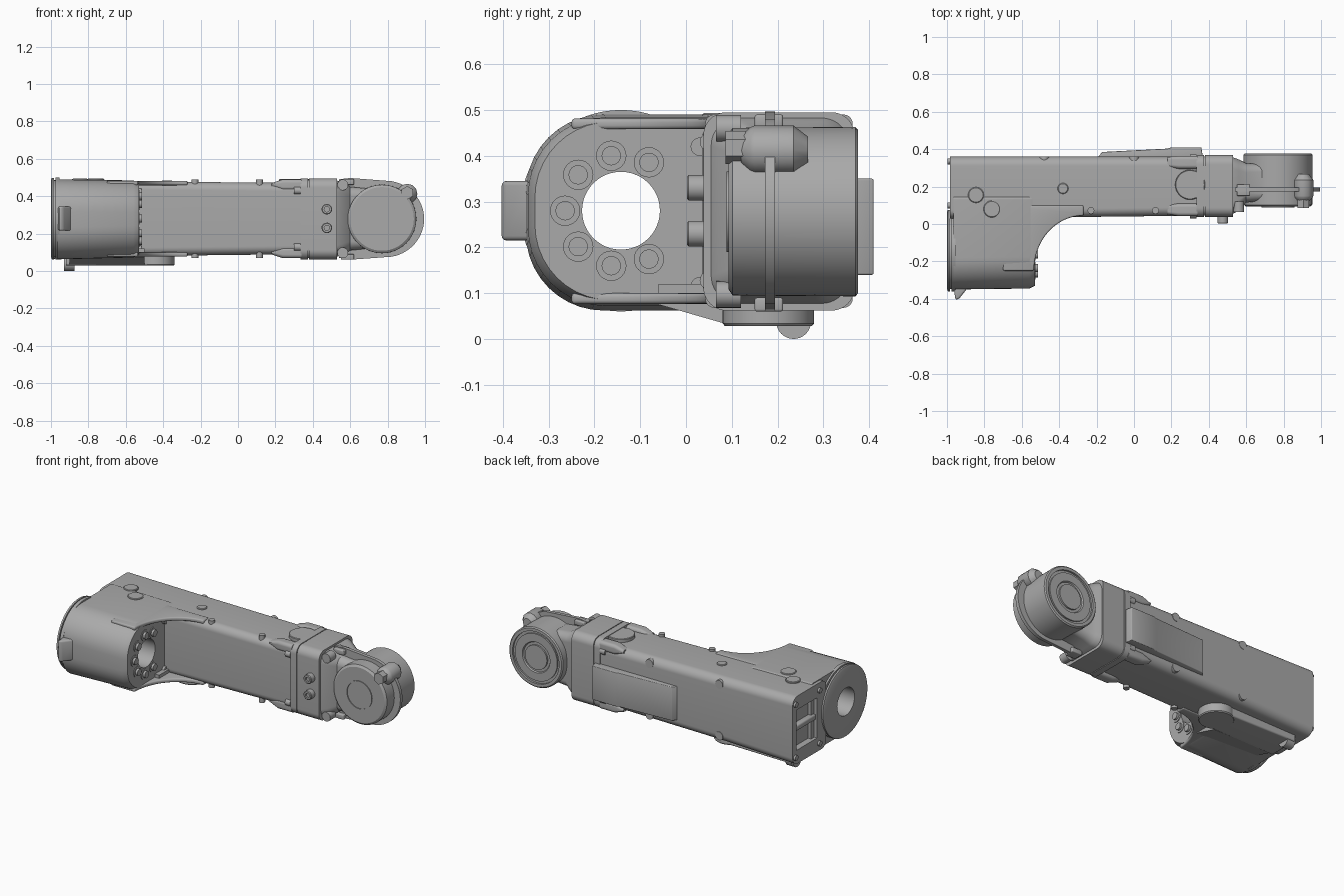
import bpy, bmesh, math
from mathutils import Vector

if "Cube" in bpy.data.objects:
    bpy.data.objects.remove(bpy.data.objects["Cube"], do_unlink=True)

grey = bpy.data.materials.new("cast grey")
grey.use_nodes = True
grey.diffuse_color = (0.4, 0.4, 0.4, 1)
grey.node_tree.nodes["Principled BSDF"].inputs["Base Color"].default_value = (0.4, 0.4, 0.4, 1)
parts = []


def skin(name, rings, close=False):
    """Bridge rings of equal length; cap the ends, or close back to the first ring."""
    bm = bmesh.new()
    loops = [[bm.verts.new(p) for p in ring] for ring in rings]
    n = len(loops[0])
    pairs = list(zip(loops, loops[1:])) + ([(loops[-1], loops[0])] if close else [])
    for a, b in pairs:
        for i in range(n):
            j = (i + 1) % n
            bm.faces.new((a[i], a[j], b[j], b[i]))
    if not close:
        bm.faces.new(loops[0])
        bm.faces.new(loops[-1])
    bmesh.ops.recalc_face_normals(bm, faces=bm.faces)
    mesh = bpy.data.meshes.new(name)
    bm.to_mesh(mesh)
    bm.free()
    mesh.materials.append(grey)
    ob = bpy.data.objects.new(name, mesh)
    bpy.context.collection.objects.link(ob)
    parts.append(ob)
    return ob


def lathe(name, profile, centre, axis, n=48, close=False):
    """Profile of (radius, position along the axis)."""
    k = "xyz".index(axis)
    rings = []
    for r, h in profile:
        ring = []
        for i in range(n):
            t = math.tau * i / n
            p = Vector(centre)
            p[k] = h
            p[(k + 1) % 3] += r * math.cos(t)
            p[(k + 2) % 3] += r * math.sin(t)
            ring.append(p)
        rings.append(ring)
    return skin(name, rings, close)


def section(x, y0, y1, z0, z1, rf, rb, n=10):
    """Rounded rectangle across x, with front and back corner radii."""
    pts = []
    corners = ((y1 - rb, z1 - rb, rb, 0), (y0 + rf, z1 - rf, rf, 1),
               (y0 + rf, z0 + rf, rf, 2), (y1 - rb, z0 + rb, rb, 3))
    for cy, cz, r, q in corners:
        for i in range(n + 1):
            t = math.pi / 2 * (q + i / n)
            pts.append((x, cy + r * math.cos(t), cz + r * math.sin(t)))
    return pts


def loft(name, *rows):
    return skin(name, [section(*row) for row in rows])


def prism(name, outline, axis, lo, hi, bevel=0):
    k = "xyz".index(axis)
    rings = [[tuple(p[:k]) + (h,) + tuple(p[k:]) for p in outline] for h in (lo, hi)]
    ob = skin(name, rings)
    if bevel:
        m = ob.modifiers.new("bevel", "BEVEL")
        m.width, m.segments = bevel, 3
    return ob


def box(name, x0, x1, y0, y1, z0, z1, bevel=0.01):
    return prism(name, [(x0, y0), (x1, y0), (x1, y1), (x0, y1)], "z", z0, z1, bevel)


def cut(ob, cutter):
    m = ob.modifiers.new("cut", "BOOLEAN")
    m.operation, m.object, m.solver = "DIFFERENCE", cutter, "EXACT"


# Main beam
beam = loft("beam", (-0.985, 0.03, 0.36, 0.065, 0.485, 0.045, 0.05),
            (-0.5, 0.035, 0.36, 0.08, 0.478, 0.045, 0.05),
            (0.36, 0.045, 0.36, 0.09, 0.47, 0.045, 0.05))

# Elbow housing with a bored mounting flange
EL = (0, -0.142, 0.28)
elbow = loft("elbow_housing", (-0.965, -0.35, 0.15, 0.062, 0.49, 0.17, 0.02),
             (-0.56, -0.345, 0.15, 0.072, 0.484, 0.17, 0.02),
             (-0.53, -0.33, 0.15, 0.085, 0.474, 0.165, 0.02))
lathe("elbow_flange", [(0.085, -1), (0.205, -1), (0.218, -0.995), (0.218, -0.984), (0.205, -0.984),
                       (0.205, -0.976), (0.22, -0.976), (0.22, -0.955), (0.085, -0.955)],
      EL, "x", 72, True)

# Fillet webs between elbow and beam
web = [(-0.7, 0.1), (-0.7, -0.25)]
for i in range(17):
    t = math.pi / 2 * i / 16
    web.append((-0.27 - 0.265 * math.cos(t), -0.25 + 0.295 * math.sin(t)))
web.append((-0.27, 0.1))
for side, lo, hi in (("top", 0.458, 0.4815), ("bottom", 0.0765, 0.1)):
    prism("web_" + side, web, "z", lo, hi, 0.008)

# Elbow bore and beam end recess
bore = lathe("bore_cutter", [(0.085, -1.1), (0.085, -0.3)], EL, "x")
recess = box("recess_cutter", -1.1, -0.945, 0.12, 0.32, 0.15, 0.4, 0)
cut(elbow, bore)
cut(beam, bore)
cut(beam, recess)
box("recess_rib", -0.98, -0.94, 0.12, 0.32, 0.262, 0.298)

# Ring of bolts on the elbow face
for i in range(7):
    t = math.radians(60 + 40 * i)
    c = (0, EL[1] + 0.122 * math.cos(t), EL[2] + 0.122 * math.sin(t))
    lathe("elbow_bolt", [(0.033, -0.54), (0.033, -0.526), (0.021, -0.526), (0.021, -0.512)], c, "x", 24)

# Elbow tab
tab = prism("elbow_tab", [(-0.965, -0.33), (-0.955, -0.405), (-0.935, -0.4), (-0.88, -0.33)],
            "z", 0.215, 0.345, 0.01)

# Underside slab, disc and knob
loft("underside_slab", (-0.92, 0.08, 0.28, 0.03, 0.12, 0.01, 0.01),
     (-0.43, 0.09, 0.27, 0.03, 0.12, 0.01, 0.01))
prism("underside_slope", [(-0.06, 0.075), (0.09, 0.032), (0.09, 0.12), (-0.06, 0.12)], "x", -0.9, -0.5)
lathe("underside_disc", [(0.1, 0.12), (0.1, 0.034), (0.095, 0.028)], (-0.44, 0.18, 0), "z")
lathe("underside_knob", [(0.038, -0.93), (0.038, -0.875)], (0, 0.235, 0.038), "x", 32)

# Back cover plate
prism("back_panel", [(-0.2, 0.35), (-0.17, 0.385), (0.18, 0.403), (0.2, 0.41), (0.36, 0.41), (0.37, 0.35)],
      "z", 0.14, 0.35, 0.004)

# Wrist block with a joint line
for name, x0, x1 in (("wrist_collar", 0.335, 0.375), ("wrist_block", 0.38, 0.53)):
    loft(name, (x0, 0.038, 0.368, 0.062, 0.495, 0.05, 0.05), (x1, 0.038, 0.368, 0.062, 0.495, 0.05, 0.05))
loft("wrist_joint", (0.36, 0.045, 0.36, 0.07, 0.487, 0.05, 0.05), (0.4, 0.045, 0.36, 0.07, 0.487, 0.05, 0.05))

# Corner pads, with their bolts
for y0, y1 in ((0.042, 0.11), (0.295, 0.364)):
    for z0, z1, zb in ((0.43, 0.49, 0.43), (0.068, 0.128, 0.128)):
        y = (y0 + y1) / 2
        loft("corner_pad", (0.18, y0 + 0.01, y1 - 0.006, z0 + 0.02, z1 - 0.02, 0.015, 0.015),
             (0.24, y0, y1, z0, z1, 0.02, 0.02), (0.34, y0, y1, z0, z1, 0.02, 0.02))
        yb = 0.05 if y < 0.2 else 0.352
        lathe("corner_bolt", [(0.02, 0.3), (0.02, 0.335)], (0, yb, zb), "x", 20)
for x0, x1, z in ((-0.57, -0.515, 0.42), (-0.57, -0.515, 0.115)):
    lathe("beam_corner_bolt", [(0.02, x0), (0.02, x1)], (0, 0.03, z), "x", 20)

# Wrist neck
loft("wrist_neck", (0.52, 0.05, 0.36, 0.075, 0.485, 0.06, 0.06),
     (0.56, 0.07, 0.345, 0.085, 0.475, 0.06, 0.06),
     (0.6, 0.115, 0.325, 0.11, 0.45, 0.05, 0.05),
     (0.7, 0.125, 0.32, 0.12, 0.44, 0.04, 0.04))

# Wrist drum with a stepped front and a grooved back
W = (0.77, 0, 0.278)
lathe("wrist_drum", [(0.083, 0.093), (0.083, 0.088), (0.088, 0.088), (0.088, 0.093), (0.17, 0.093),
                     (0.183, 0.102), (0.185, 0.37), (0.178, 0.376), (0.16, 0.376), (0.16, 0.364),
                     (0.145, 0.364), (0.145, 0.372), (0.095, 0.372), (0.09, 0.364)], W, "y", 72)
lathe("drum_hub", [(0.075, 0.36), (0.075, 0.374)], W, "y")

# Thin teardrop plate around the drum
drop = [(0.54, 0.07), (0.6, 0.06)]
for i in range(29):
    t = math.radians(-80 + 160 * i / 28)
    drop.append((0.785 + 0.21 * math.cos(t), 0.278 + 0.205 * math.sin(t)))
drop += [(0.6, 0.497), (0.54, 0.49)]
prism("drum_plate", drop, "y", 0.173, 0.194)
for z in (0.075, 0.475):
    box("plate_clamp", 0.55, 0.62, 0.15, 0.212, z - 0.015, z + 0.015, 0.005)
    s = 0.46 if z > 0.2 else 0.097
    lathe("neck_bolt", [(0.029, 0.065), (0.029, 0.12)], (0.56, 0, s), "y", 24)

# Connector on the drum
lathe("connector_body", [(0.03, 0.12), (0.05, 0.14), (0.054, 0.15), (0.054, 0.235), (0.03, 0.266)],
      (0.905, 0, 0.412), "y", 12)
lathe("connector_nut", [(0.036, 0.086), (0.036, 0.13)], (0.905, 0, 0.418), "y", 6)

# Bolts on the wrist block front
for z in (0.23, 0.33):
    lathe("block_bolt", [(0.028, 0.06), (0.028, 0.006), (0.024, 0.002), (0.014, 0.002), (0.014, 0.012)],
          (0.475, 0, z), "y", 28)

# Plugs, bosses and small bolts on top and underneath
for x, y, r, h in ((-0.76, 0.08, 0.045, 0.493), (-0.845, 0.155, 0.042, 0.493),
                   (-0.38, 0.19, 0.029, 0.483), (0.3, 0.21, 0.08, 0.492)):
    lathe("top_plug", [(r, 0.45), (r, h - 0.003), (r - 0.004, h)], (x, y, 0), "z", 32)
for x in (-0.23, 0.115):
    for lo, hi in ((0.44, 0.488), (0.07, 0.12)):
        lathe("side_bolt", [(0.018, lo), (0.018, hi)], (x, 0.072, 0), "z", 20)
for x in (-0.48, 0.0):
    for z in (0.44, 0.12):
        lathe("back_lug", [(0.026, 0.32), (0.026, 0.362)], (x, 0, z), "y", 20)
for y in (0.1, 0.335):
    for z in (0.11, 0.44):
        lathe("end_bolt", [(0.016, -0.97), (0.016, -0.997)], (0, y, z), "x", 20)

# Apply modifiers, drop cutters, shade smooth with sharp edges
cutters = (bore, recess)
bpy.context.view_layer.update()
graph = bpy.context.evaluated_depsgraph_get()
done = [(ob, bpy.data.meshes.new_from_object(ob.evaluated_get(graph)))
        for ob in parts if ob not in cutters]
for ob, mesh in done:
    ob.modifiers.clear()
    ob.data = mesh
    for poly in mesh.polygons:
        poly.use_smooth = True
    mesh.set_sharp_from_angle(angle=math.radians(32))
for ob in cutters:
    bpy.data.objects.remove(ob, do_unlink=True)
